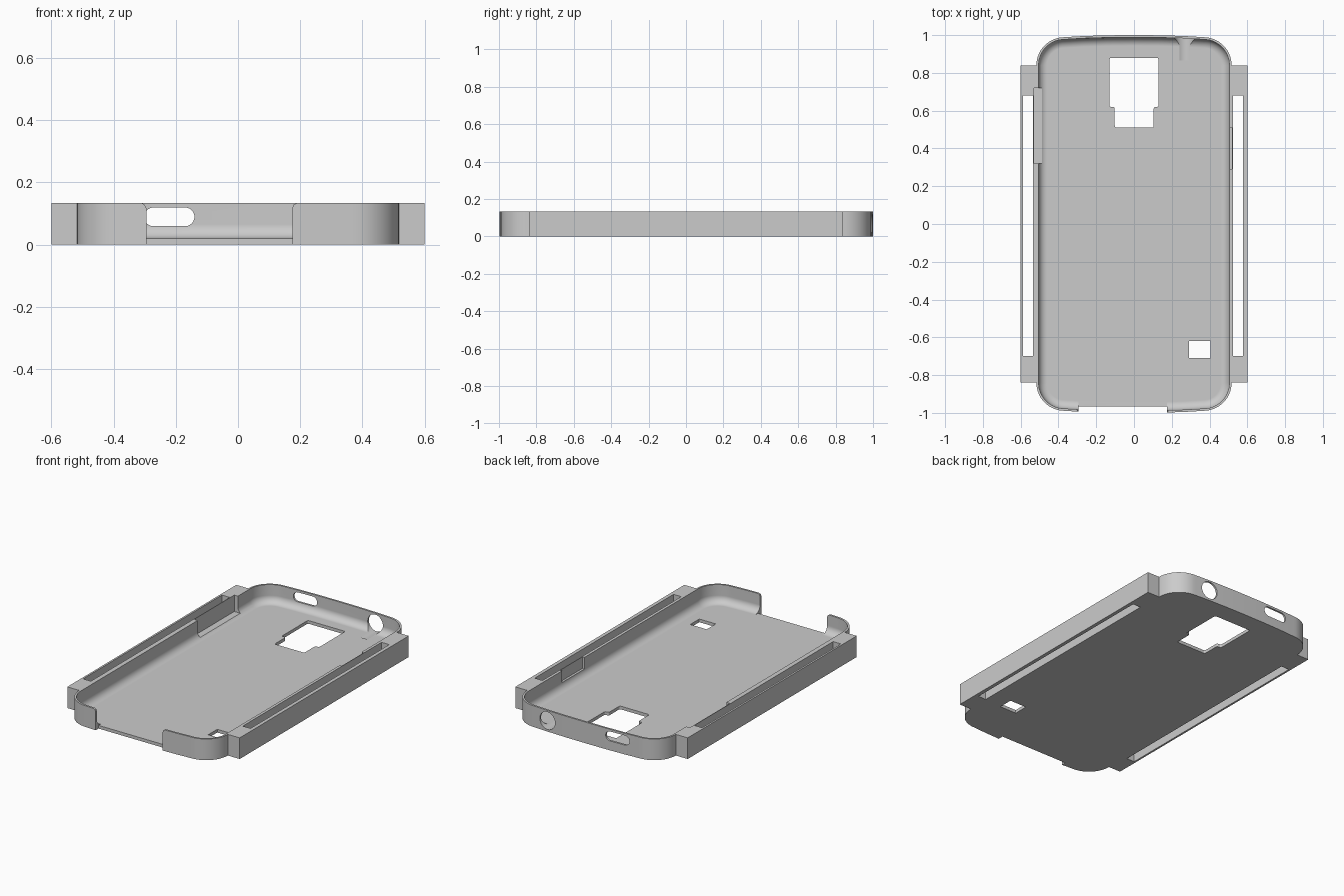
import bpy, bmesh, math
from mathutils import Vector

if "Cube" in bpy.data.objects:
    bpy.data.objects.remove(bpy.data.objects["Cube"], do_unlink=True)

HEIGHT, FLOOR, WALL, FILLET = 0.133, 0.02, 0.012, 0.045

grey = bpy.data.materials.new("plain grey")
grey.use_nodes = True
grey.diffuse_color = (0.6, 0.6, 0.6, 1)
grey.node_tree.nodes["Principled BSDF"].inputs["Base Color"].default_value = (0.6, 0.6, 0.6, 1)


def loft(name, rings):
    """Closed solid through a stack of equal-length rings."""
    bm = bmesh.new()
    loops = [[bm.verts.new(p) for p in ring] for ring in rings]
    n = len(loops[0])
    for a, b in zip(loops, loops[1:]):
        for i in range(n):
            j = (i + 1) % n
            bm.faces.new((a[i], a[j], b[j], b[i]))
    bm.faces.new(loops[0])
    bm.faces.new(loops[-1])
    bmesh.ops.recalc_face_normals(bm, faces=bm.faces)
    mesh = bpy.data.meshes.new(name)
    bm.to_mesh(mesh)
    bm.free()
    mesh.materials.append(grey)
    obj = bpy.data.objects.new(name, mesh)
    bpy.context.collection.objects.link(obj)
    return obj


def prism(name, pts, lo, hi, axis="z"):
    """Extrude a 2D profile along z, or an x-z profile along y."""
    if axis == "z":
        return loft(name, [[(u, v, t) for u, v in pts] for t in (lo, hi)])
    return loft(name, [[(u, t, v) for u, v in pts] for t in (lo, hi)])


def rect(x0, x1, y0, y1):
    return [(x0, y0), (x1, y0), (x1, y1), (x0, y1)]


def rounded(pts, r, steps=4):
    """Round every corner of a 2D polygon."""
    out = []
    for i, p in enumerate(pts):
        p, a, b = Vector(p), Vector(pts[i - 1]), Vector(pts[(i + 1) % len(pts)])
        s, e = p + (a - p).normalized() * r, p + (b - p).normalized() * r
        for k in range(steps + 1):
            t = k / steps
            out.append(tuple(s * (1 - t) ** 2 + p * (2 * t * (1 - t)) + e * t * t))
    return out


def quarter(inset):
    """Corner arc from the side to the slightly bowed end."""
    r = 0.149 - inset
    pts = [(0.368 + r * math.cos(a), 0.84 + r * math.sin(a))
           for a in [math.radians(90 * k / 14) for k in range(15)]]
    return pts + [(0.27, 0.995 - inset), (0.14, 0.999 - inset), (0.0, 1.0 - inset)]


def outline(inset, bar=False):
    q = ([(0.6, 0.84)] if bar else []) + quarter(inset)
    top = q + [(-x, y) for x, y in reversed(q[:-1])]
    return top + [(-x, -y) for x, y in top]


# Solid body, including the side bars
case = prism("phone_case", outline(0, bar=True), 0, HEIGHT)

# Inner cavity with a rounded lower edge
rings = []
for k in range(9):
    a = math.radians(90 * k / 8)
    inset = WALL + FILLET * (1 - math.sin(a))
    z = FLOOR + FILLET * (1 - math.cos(a))
    rings.append([(x, y, z) for x, y in outline(inset)])
rings.append([(x, y, 0.2) for x, y in outline(WALL)])
cutters = [loft("cavity_cutter", rings)]

# Long slots through the side bars
cutters.append(prism("right_slot_cutter", rect(-0.588, -0.534, -0.70, 0.68), -0.1, 0.2))
cutters.append(prism("left_slot_cutter", rect(0.523, 0.577, -0.70, 0.68), -0.1, 0.2))

# Button recesses in the inner side walls
cutters.append(prism("right_recess_cutter", rect(-0.53, -0.47, 0.32, 0.72), 0.03, 0.2))
cutters.append(prism("left_recess_cutter", rect(0.47, 0.519, 0.29, 0.51), 0.06, 0.2))

# Stepped camera window and small speaker window
camera = [(-0.13, 0.88), (-0.13, 0.62), (-0.102, 0.62), (-0.102, 0.51),
          (0.104, 0.51), (0.104, 0.62), (0.13, 0.62), (0.13, 0.88)]
cutters.append(prism("camera_cutter", rounded(camera, 0.012), -0.1, 0.06))
cutters.append(prism("speaker_cutter", rect(0.29, 0.405, -0.71, -0.62), -0.1, 0.06))

# Wide opening in the front wall, with softened top corners
for name, bottom, y in (("front_gap_cutter", -0.1, -0.965), ("front_lip_cutter", 0.0201, -0.935)):
    gap = [(-0.295, bottom), (0.175, bottom), (0.175, 0.118), (0.179, 0.128),
           (0.19, 0.134), (0.19, 0.2), (-0.312, 0.2), (-0.312, 0.134),
           (-0.300, 0.128), (-0.295, 0.118)]
    cutters.append(prism(name, gap, -1.1, y, "y"))

# Oval port and round port in the back wall
oval = [(cx + 0.03 * math.cos(math.radians(a)), 0.089 + 0.03 * math.sin(math.radians(a)))
        for cx, start in ((-0.17, -90), (-0.272, 90))
        for a in range(start, start + 181, 15)]
cutters.append(prism("oval_port_cutter", oval, 0.9, 1.1, "y"))
circle = [(0.268 + 0.055 * math.cos(math.tau * k / 40), 0.068 + 0.055 * math.sin(math.tau * k / 40))
          for k in range(40)]
cutters.append(prism("round_port_cutter", circle, 0.865, 1.1, "y"))

# Cut everything and remove the cutters
bpy.ops.object.select_all(action="DESELECT")
bpy.context.view_layer.objects.active = case
case.select_set(True)
for cutter in cutters:
    cutter.hide_render = True
    mod = case.modifiers.new(cutter.name, "BOOLEAN")
    mod.operation, mod.solver, mod.object = "DIFFERENCE", "EXACT", cutter
    bpy.ops.object.modifier_apply(modifier=mod.name)
    bpy.data.objects.remove(cutter, do_unlink=True)

# Smooth rounded areas, keep flat areas clean
bpy.ops.object.shade_smooth_by_angle(angle=math.radians(30))
weighted = case.modifiers.new("clean_shading", "WEIGHTED_NORMAL")
weighted.keep_sharp = True
